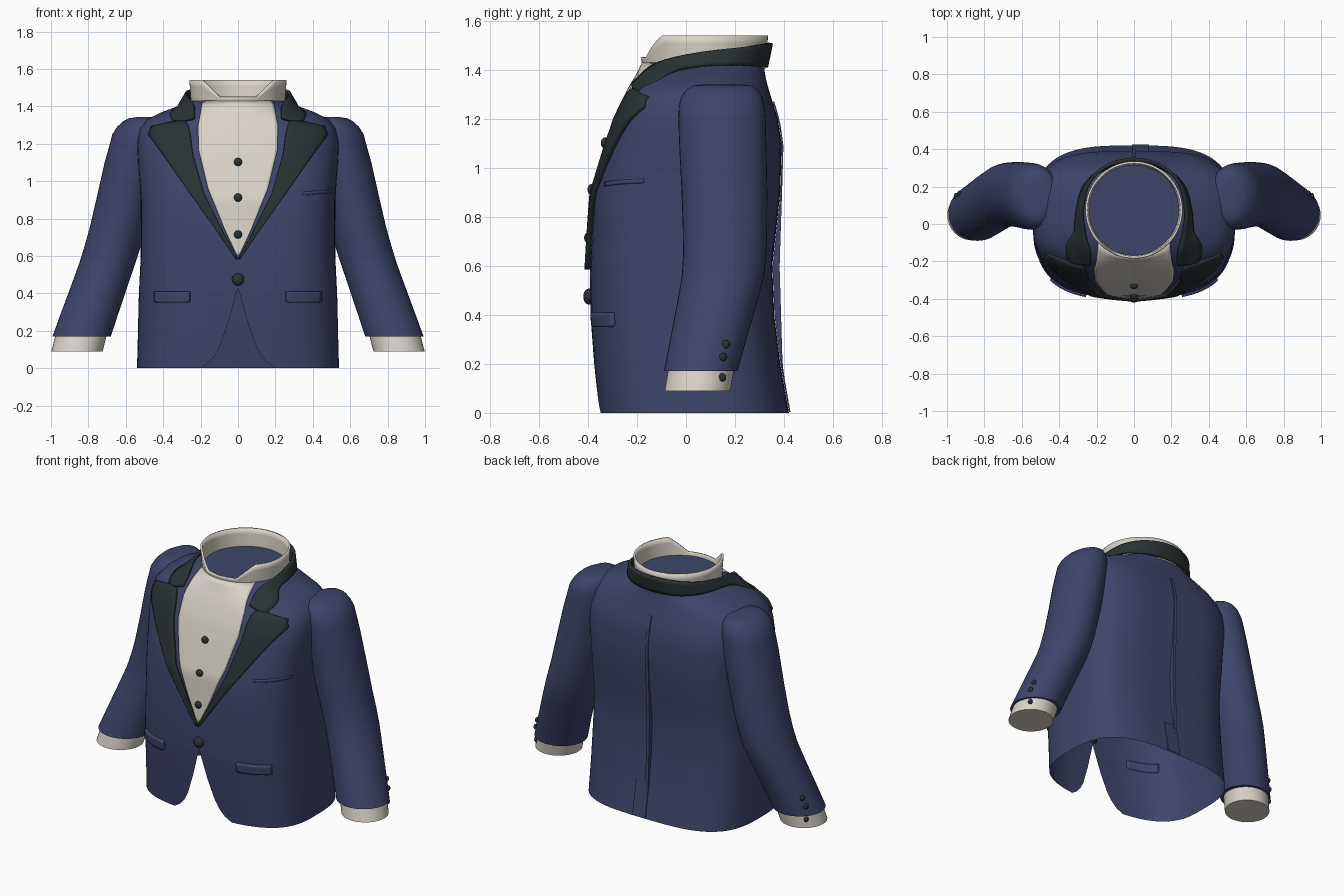
import bpy, bmesh, math
from mathutils import Vector

if "Cube" in bpy.data.objects:
    bpy.data.objects.remove(bpy.data.objects["Cube"])


def material(name, rgb):
    m = bpy.data.materials.new(name)
    m.diffuse_color = (*rgb, 1)
    m.use_nodes = True
    m.node_tree.nodes["Principled BSDF"].inputs["Base Color"].default_value = m.diffuse_color
    return m


NAVY = material("navy cloth", (0.049, 0.059, 0.147))
DARK = material("dark satin", (0.022, 0.031, 0.034))
CREAM = material("cream cotton", (0.70, 0.655, 0.58))
BLACK = material("button charcoal", (0.026, 0.031, 0.036))


def lerp_table(table, z):
    """Linear lookup in rows whose first value is the height."""
    if z <= table[0][0]:
        return table[0][1:]
    for a, b in zip(table, table[1:]):
        if z <= b[0]:
            f = (z - a[0]) / (b[0] - a[0])
            return [p + (q - p) * f for p, q in zip(a[1:], b[1:])]
    return table[-1][1:]


def finish(name, bm, mat, thick=0, mirror=False, angle=40):
    me = bpy.data.meshes.new(name)
    bm.to_mesh(me)
    bm.free()
    ob = bpy.data.objects.new(name, me)
    bpy.context.collection.objects.link(ob)
    me.materials.append(mat)
    if thick:
        s = ob.modifiers.new("Thickness", "SOLIDIFY")
        s.thickness, s.offset = thick, -1
    if mirror:
        ob.modifiers.new("Mirror", "MIRROR")
    bpy.context.view_layer.objects.active = ob
    ob.select_set(True)
    bpy.ops.object.shade_smooth_by_angle(angle=math.radians(angle))
    ob.select_set(False)
    return ob


def grid(name, rows, mat, closed=False, cap_low=False, cap_top=False, **kw):
    """Skin rows of points, optionally as closed rings with caps."""
    bm = bmesh.new()
    v = [[bm.verts.new(p) for p in r] for r in rows]
    n = len(rows[0])
    for a, b in zip(v, v[1:]):
        for i in range(n if closed else n - 1):
            j = (i + 1) % n
            bm.faces.new((a[i], a[j], b[j], b[i]))
    if cap_low:
        bm.faces.new(v[0][::-1])
    if cap_top:
        bm.faces.new(v[-1])
    bmesh.ops.remove_doubles(bm, verts=bm.verts, dist=1e-5)
    return finish(name, bm, mat, **kw)


# Torso sections: height, half width, front y, back y, widest y, front and back roundness
TORSO = [(0, .54, -.355, .42, 0, 2.9, 3.2), (.2, .535, -.375, .385, 0, 2.9, 3.3),
         (.4, .53, -.39, .36, 0, 3, 3.4), (.6, .52, -.392, .352, 0, 3.1, 3.5),
         (.9, .52, -.375, .385, .02, 3.2, 3.5), (1.1, .535, -.318, .39, .03, 3.2, 3.4),
         (1.2, .54, -.285, .375, .04, 3.2, 3.2), (1.28, .525, -.25, .35, .05, 3.1, 2.9),
         (1.33, .485, -.225, .335, .06, 2.8, 2.6), (1.37, .405, -.20, .325, .07, 2.4, 2.3),
         (1.40, .325, -.185, .32, .08, 2.1, 2.1), (1.43, .25, -.17, .32, .08, 2, 2)]
# Half width of the cutaway between the front hems
CUTAWAY = [(0, .20), (.03, .155), (.07, .122), (.12, .095), (.25, .05), (.43, 0)]


def front_y(x, z):
    hw, yf, yb, yc, nf, nb = lerp_table(TORSO, z)
    return yc - (yc - yf) * max(0, 1 - (abs(x) / hw) ** nf) ** (1 / nf)


def torso_row(z, steps=80):
    hw, yf, yb, yc, nf, nb = lerp_table(TORSO, z)
    t0 = math.asin((lerp_table(CUTAWAY, z)[0] / hw) ** (nf / 2))
    row = []
    for i in range(steps + 1):
        t = t0 + (2 * math.pi - 2 * t0) * i / steps
        s, c = math.sin(t), math.cos(t)
        n, ext = (nf, yf - yc) if c > 0 else (nb, yb - yc)
        row.append((math.copysign(hw * abs(s) ** (2 / n), s),
                    yc + ext * abs(c) ** (2 / n), z))
    return row


heights = sorted({r[0] for r in TORSO} | {r[0] for r in CUTAWAY}
                 | {.05, .16, .3, .36, .5, .75, 1.0, 1.15, 1.24, 1.305, 1.35, 1.385, 1.415})
grid("jacket_body", [torso_row(z) for z in heights], NAVY)

# Closed neck base inside the collar
bm = bmesh.new()
bm.faces.new([bm.verts.new(p) for p in torso_row(1.43)[:-1]])
finish("neck_base", bm, NAVY)


def front_patch(name, edges, lift, mat, thick=.0, mirror=False, nx=10, nz=30, slope=0):
    """Panel lying on the jacket front; edges give height, inner x, outer x."""
    lo, hi = edges[0][0], edges[-1][0]
    zs = sorted({lo + (hi - lo) * k / nz for k in range(nz + 1)} | {e[0] for e in edges})
    rows = []
    for z in zs:
        x0, x1 = lerp_table(edges, z)
        xs = [x0 + (x1 - x0) * i / nx for i in range(nx + 1)]
        rows.append([(x, front_y(x, z) - lift, z + slope * (x - x0)) for x in xs])
    return grid(name, rows, mat, thick=thick, mirror=mirror)


# Shirt front in the V opening
SHIRT = [(.60, .005), (.75, .075), (.96, .16), (1.17, .212), (1.30, .213), (1.43, .19)]
front_patch("shirt_front", [(z, -w, w) for z, w in SHIRT], .010, CREAM, .010, nx=24)

# Peaked lapels
front_patch("lapel", [(.585, 0, .012), (.72, .075, .105), (.93, .18, .253), (1.15, .243, .408),
                      (1.25, .255, .482), (1.295, .265, .465), (1.325, .28, .33)],
            .022, DARK, .022, True)

# Pocket flaps and breast pocket welt
front_patch("hip_pocket_flap", [(.35, .265, .44), (.36, .257, .45), (.41, .257, .45)],
            .016, NAVY, .02, True, nz=4)
front_patch("breast_pocket_welt", [(.925, .345, .505), (.942, .345, .505)],
            .003, NAVY, .006, nz=2, slope=.08)

# Satin collar folded around the neck, ending at the lapels
top = [(0, .355, 1.508), (.15, .318, 1.503), (.25, .22, 1.492), (.283, .07, 1.475),
       (.268, -.06, 1.45), (.24, -.15, 1.415), (.235, -.225, 1.345)]
low = [(0, .335, 1.41), (.16, .305, 1.412), (.27, .21, 1.42), (.312, .07, 1.42),
       (.322, -.04, 1.405), (.365, -.12, 1.36), (.335, -.215, 1.31)]


def smooth_rail(pts, steps=5):
    out = []
    P = [Vector(p) for p in pts]
    for i in range(len(P) - 1):
        a, b, c, d = P[max(i - 1, 0)], P[i], P[i + 1], P[min(i + 2, len(P) - 1)]
        if i == 0:
            a = Vector((-c.x, c.y, c.z))
        for k in range(steps):
            t = k / steps
            out.append(.5 * (2 * b + (c - a) * t + (2 * a - 5 * b + 4 * c - d) * t * t
                             + (3 * b - a - 3 * c + d) * t ** 3))
    return out + [P[-1]]


rail_top, rail_low = smooth_rail(top), smooth_rail(low)
rows = []
for k in range(6):
    row = []
    for a, b in zip(rail_low, rail_top):
        p = a.lerp(b, k / 5)
        if p.y < 0 and p.z < 1.42:
            p.y = min(p.y, front_y(p.x, p.z) - .018)
        row.append(p)
    rows.append(row[::-1])
grid("jacket_collar", rows, DARK, thick=.018, mirror=True)

# Wing collar of the shirt, dipping at the front
rows = []
for k in range(5):
    row = []
    for i in range(96):
        t = 2 * math.pi * i / 96
        s, c = math.sin(t), -math.cos(t)
        dip = min(1, max(0, (.19 - abs(.255 * s)) / .09)) if c < 0 else 0
        z = 1.405 + (1.54 - .09 * dip - 1.405) * k / 4
        r = .25 + .01 * k / 4
        row.append((r * s, .075 + r * c, z))
    rows.append(row)
grid("shirt_collar", rows, CREAM, closed=True, thick=.012)

# Sleeves: height, centre x, centre y, half width, half depth
SLEEVE = [(.17, .836, .06, .156, .15), (.28, .798, .086, .154, .155), (.45, .738, .127, .151, .163),
          (.56, .699, .151, .15, .168), (.64, .674, .158, .15, .17), (.75, .643, .159, .15, .172),
          (.9, .608, .157, .15, .175), (1.1, .565, .15, .148, .178), (1.2, .545, .147, .14, .178),
          (1.25, .535, .146, .137, .175), (1.29, .525, .146, .122, .165),
          (1.32, .515, .147, .10, .145), (1.336, .51, .148, .075, .12), (1.342, .505, .15, .04, .07)]


def ring(z, cx, cy, rx, ry, side, n=40):
    # wound so that faces point outward on both sides
    return [(side * (cx + side * rx * math.cos(a)), cy + ry * math.sin(a), z)
            for a in (2 * math.pi * i / n for i in range(n))]


def button(name, at, r, axis):
    bm = bmesh.new()
    bmesh.ops.create_uvsphere(bm, u_segments=16, v_segments=10, radius=r)
    for v in bm.verts:
        v.co[axis] *= .75
        v.co += Vector(at)
    finish(name, bm, BLACK)


CUFF = [(.09, .861, .047, .137, .135), (.20, .833, .066, .137, .135)]
for side, label in ((1, "left"), (-1, "right")):
    for part, table, mat in (("sleeve", SLEEVE, NAVY), ("shirt_cuff", CUFF, CREAM)):
        grid(f"{label}_{part}", [ring(*r, side) for r in table], mat,
             closed=True, cap_low=True, cap_top=True)
    for i, (y, z) in enumerate(((.162, .28), (.15, .228), (.147, .145))):
        cx, cy, rx, ry = lerp_table(SLEEVE if z > .17 else CUFF, z)
        x = cx + rx * math.sqrt(max(0, 1 - ((y - cy) / ry) ** 2))
        button(f"{label}_sleeve_button_{i + 1}", (side * x, y, z), .017, 0)

# Front buttons
for i, z in enumerate((.715, .912, 1.102)):
    button(f"shirt_button_{i + 1}", (0, front_y(0, z) - .014, z), .022, 1)
button("jacket_button", (0, front_y(0, .475) - .004, .475), .033, 1)


# Raised centre back seam and vent flap, resting on the outside of the back
def back_strip(name, z0, z1, x0, x1, outline):
    rows = [[], [], [], []]
    for k in range(29):
        z = z0 + (z1 - z0) * k / 28
        base = lerp_table(TORSO, z)[2] + .001
        y = max(base + .006, lerp_table(outline, z)[0])
        for row, p in zip(rows, ((x0, base), (x0, y), (x1, y), (x1, base))):
            row.append((*p, z))
    grid(name, rows, NAVY, closed=False)


back_strip("back_seam", .005, 1.27, -.01, .01,
           [(0, .42), (.2, .394), (.6, .382), (.9, .392), (1.1, .398), (1.27, .35)])
back_strip("back_vent_flap", .004, .22, .01, .08, [(0, .425), (.22, .388)])
